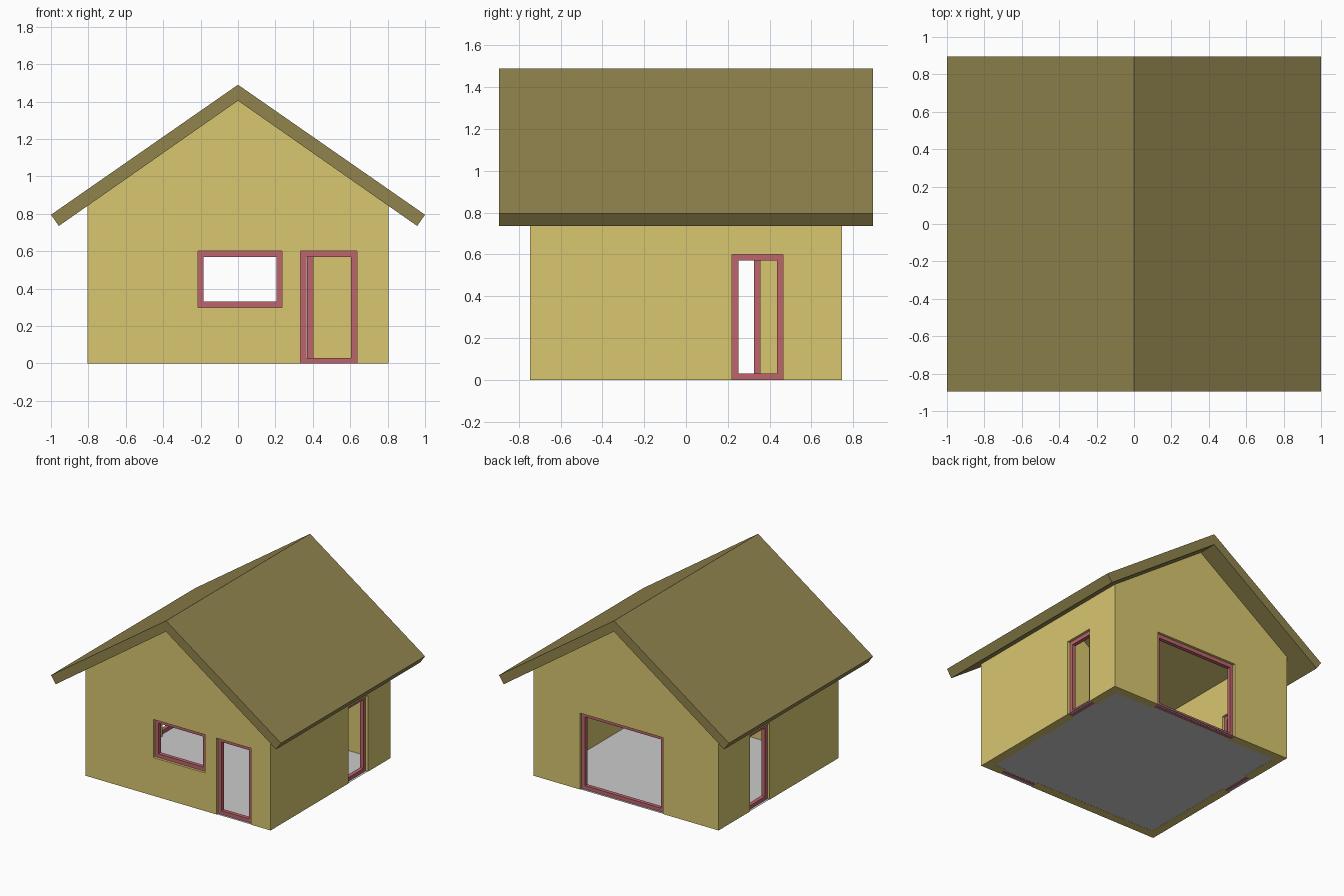
import bpy, bmesh, math
from mathutils import Matrix

if "Cube" in bpy.data.objects:
    bpy.data.objects.remove(bpy.data.objects["Cube"])

HX, HY, T = 0.805, 0.745, 0.07      # wall half sizes and thickness
SLOPE, APEX = 0.695, 1.405          # underside of the roof


def material(name, rgb):
    m = bpy.data.materials.new(name)
    m.diffuse_color = (*rgb, 1)
    m.use_nodes = True
    m.node_tree.nodes["Principled BSDF"].inputs["Base Color"].default_value = m.diffuse_color
    return m


def add(name, bm, mat=None):
    bmesh.ops.recalc_face_normals(bm, faces=bm.faces)
    me = bpy.data.meshes.new(name)
    bm.to_mesh(me)
    bm.free()
    if mat:
        me.materials.append(mat)
    ob = bpy.data.objects.new(name, me)
    bpy.context.collection.objects.link(ob)
    return ob


def prism(name, faces, y0, y1, mat=None, turn=0, shift=(0, 0, 0)):
    """Extrude faces given as (x, z) loops from y0 to y1, then turn about z."""
    bm = bmesh.new()
    for loop in faces:
        bm.faces.new([bm.verts.new((x, y0, z)) for x, z in loop])
    bmesh.ops.remove_doubles(bm, verts=bm.verts, dist=1e-5)
    ext = bmesh.ops.extrude_face_region(bm, geom=bm.faces[:], use_keep_orig=True)
    verts = [v for v in ext["geom"] if isinstance(v, bmesh.types.BMVert)]
    bmesh.ops.translate(bm, verts=verts, vec=(0, y1 - y0, 0))
    bm.transform(Matrix.Translation(shift) @ Matrix.Rotation(turn, 4, 'Z'))
    return add(name, bm, mat)


def rect(a, b, c, d):
    return [(a, c), (b, c), (b, d), (a, d)]


def gable(hx, z0, lift=0):
    top = APEX + lift
    side = top - SLOPE * hx
    return [(-hx, z0), (hx, z0), (hx, side), (0, top), (-hx, side)]


yellow = material("wall_paint", (0.69, 0.57, 0.16))
olive = material("roof_tiles", (0.28, 0.23, 0.075))
rose = material("frame_paint", (0.5, 0.13, 0.15))

# Walls, with the hollow room as first cutter
walls = prism("walls", [gable(HX, 0)], -HY, HY, yellow)
cutters = [prism("room_cutter", [gable(HX - T, -0.1, 0.3)], T - HY, HY - T)]

# Openings: name, wall centre, turn, span along the wall, bottom
side = math.pi / 2
fy, sx = HY - T / 2, HX - T / 2
openings = [
    ("front_window", (0, -fy, 0), 0, -0.215, 0.235, 0.3),
    ("front_door", (0, -fy, 0), 0, 0.335, 0.635, 0),
    ("back_door", (0, fy, 0), 0, -0.32, 0.40, 0),
    ("right_door", (sx, 0, 0), side, 0.22, 0.465, 0),
    ("left_door", (-sx, 0, 0), side, 0.11, 0.355, 0),
]
TOP, W = 0.6, 0.03
for name, pos, turn, a, b, z in openings:
    cut_z = z if z else -0.1
    cutters.append(prism(name + "_cutter", [rect(a, b, cut_z, TOP)],
                         -0.06, 0.06, None, turn, pos))
    # Frame set back in the middle of the wall
    outer, inner = rect(a, b, z, TOP), rect(a + W, b - W, z + W, TOP - W)
    ring = [[outer[i], outer[(i + 1) % 4], inner[(i + 1) % 4], inner[i]]
            for i in range(4)]
    prism(name + "_frame", ring, -0.015, 0.015, rose, turn, pos)

# Cut the walls, then drop the cutters
for c in cutters:
    c.hide_render = True
    mod = walls.modifiers.new(c.name, 'BOOLEAN')
    mod.operation, mod.solver, mod.object = 'DIFFERENCE', 'EXACT', c
bpy.context.view_layer.update()
deps = bpy.context.evaluated_depsgraph_get()
cut_mesh = bpy.data.meshes.new_from_object(walls.evaluated_get(deps))
walls.modifiers.clear()
walls.data = cut_mesh
for c in cutters:
    bpy.data.objects.remove(c)

# Roof: one bent slab with square-cut eaves
roof = [[(0, 1.49), (s, 0.795), (s * 0.958, 0.735), (0, APEX)] for s in (1, -1)]
prism("roof", roof, -0.895, 0.895, olive)

# Floor
bm = bmesh.new()
bmesh.ops.create_grid(bm, x_segments=1, y_segments=1, size=1,
                      matrix=Matrix.Translation((0, 0, 0.001)) @ Matrix.Diagonal((HX - 0.002, HY - 0.002, 1, 1)))
add("floor", bm)
